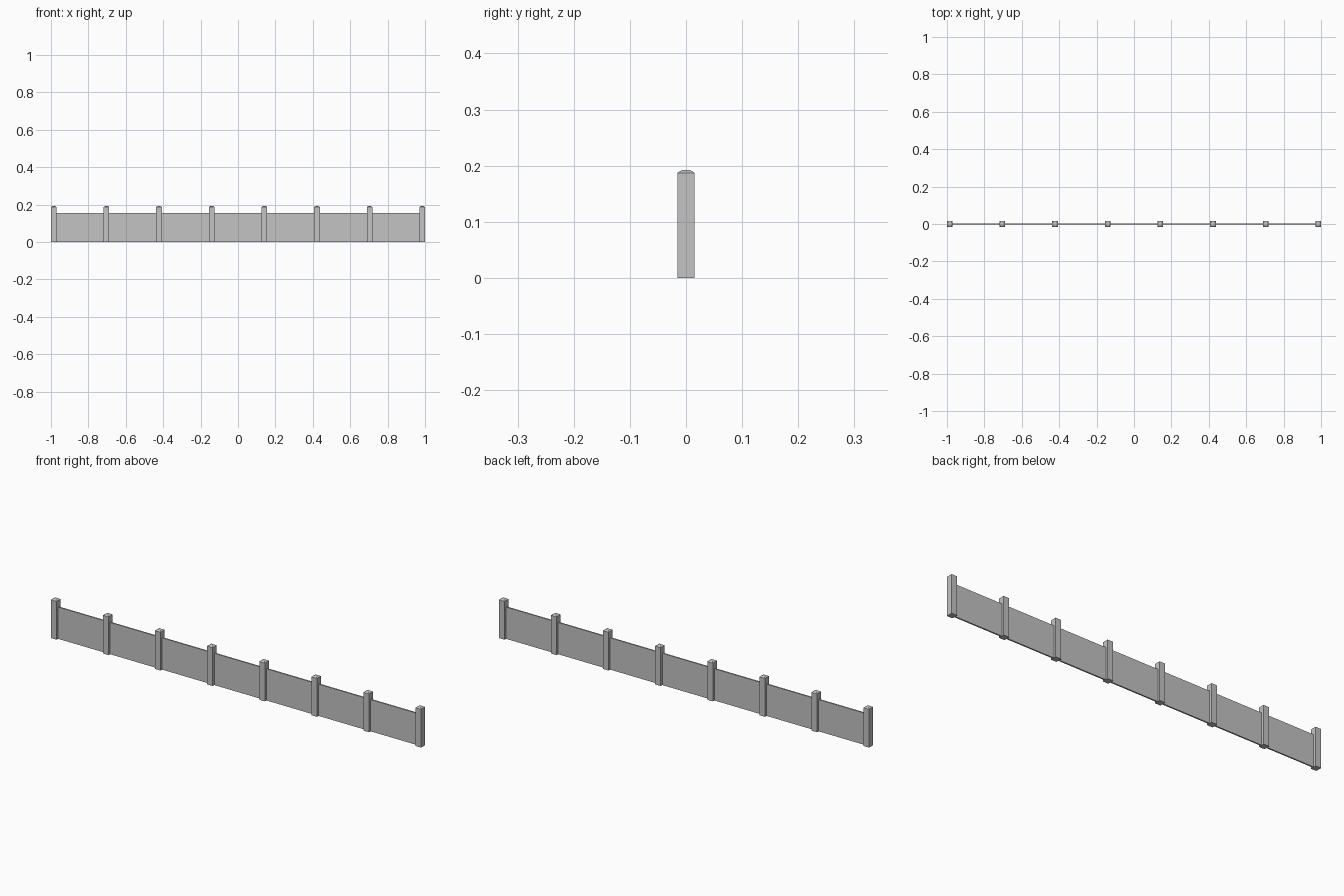
import bpy
import bmesh

cube = bpy.data.objects.get("Cube")
if cube:
    bpy.data.objects.remove(cube, do_unlink=True)

POSTS = 8
POST_X, POST_Y = 0.03, 0.031
SHOULDER, POST_TOP = 0.187, 0.192
WALL_TOP, WALL_THICK = 0.155, 0.007

concrete = bpy.data.materials.new("concrete grey")
concrete.use_nodes = True
grey = (0.55, 0.55, 0.55, 1)
concrete.diffuse_color = grey
concrete.node_tree.nodes["Principled BSDF"].inputs["Base Color"].default_value = grey


def box(bm, sx, sy, height):
    """Box standing on z = 0, centred in x and y."""
    bmesh.ops.create_cube(bm, size=1)
    bmesh.ops.translate(bm, verts=bm.verts, vec=(0, 0, 0.5))
    bmesh.ops.scale(bm, verts=bm.verts, vec=(sx, sy, height))


def finish(bm, name, x):
    mesh = bpy.data.meshes.new(name)
    bm.to_mesh(mesh)
    bm.free()
    mesh.materials.append(concrete)
    obj = bpy.data.objects.new(name, mesh)
    obj.location.x = x
    bpy.context.collection.objects.link(obj)


first = -1 + POST_X / 2
step = -2 * first / (POSTS - 1)

for i in range(POSTS):
    # Square post with a low sloped cap
    bm = bmesh.new()
    box(bm, POST_X, POST_Y, SHOULDER)
    top = max(bm.faces, key=lambda f: f.calc_center_median().z)
    bmesh.ops.inset_region(bm, faces=[top], thickness=0.008, use_even_offset=True)
    for v in top.verts:
        v.co.z = POST_TOP
    finish(bm, f"post_{i + 1}", first + i * step)

    # Thin panel running to the next post
    if i < POSTS - 1:
        bm = bmesh.new()
        box(bm, step - POST_X * 0.5, WALL_THICK, WALL_TOP)
        finish(bm, f"panel_{i + 1}", first + (i + 0.5) * step)
